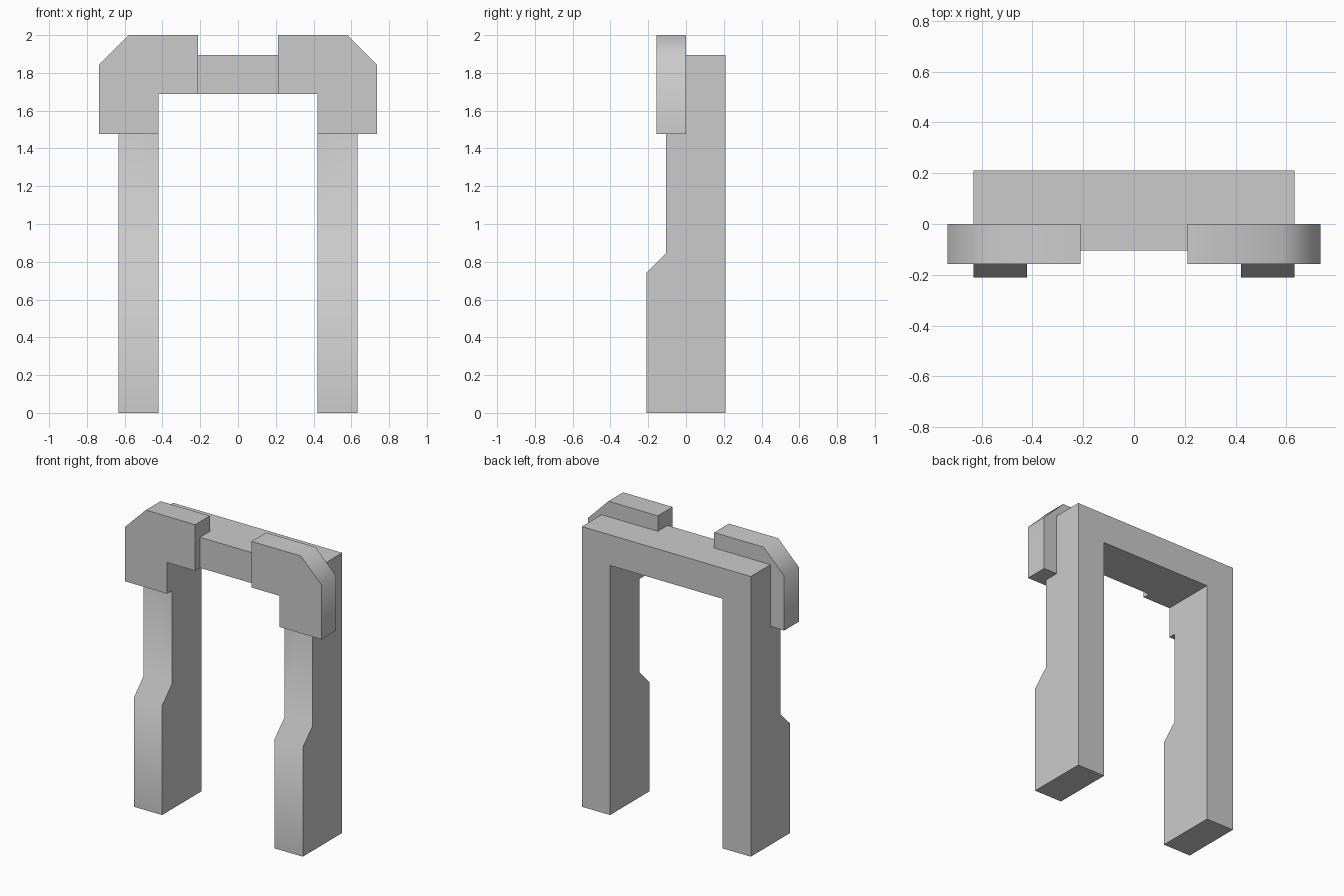
import bpy
import bmesh
from math import radians
from mathutils import Vector

cube = bpy.data.objects.get("Cube")
if cube:
    bpy.data.objects.remove(cube, do_unlink=True)

grey = bpy.data.materials.new("plain_grey")
grey.use_nodes = True
colour = (0.6, 0.6, 0.6, 1)
grey.diffuse_color = colour
grey.node_tree.nodes["Principled BSDF"].inputs["Base Color"].default_value = colour


def prism(name, points, offset):
    """Extrude a flat outline along an offset into a closed solid."""
    bm = bmesh.new()
    face = bm.faces.new([bm.verts.new(p) for p in points])
    moved = bmesh.ops.extrude_face_region(bm, geom=[face], use_keep_orig=True)["geom"]
    bmesh.ops.translate(bm, vec=Vector(offset),
                        verts=[g for g in moved if isinstance(g, bmesh.types.BMVert)])
    bmesh.ops.recalc_face_normals(bm, faces=bm.faces)
    mesh = bpy.data.meshes.new(name)
    bm.to_mesh(mesh)
    bm.free()
    mesh.materials.append(grey)
    obj = bpy.data.objects.new(name, mesh)
    bpy.context.collection.objects.link(obj)
    return obj


def select(obj):
    bpy.ops.object.select_all(action="DESELECT")
    obj.select_set(True)
    bpy.context.view_layer.objects.active = obj


def soften(obj):
    """Smooth the shallow bevel edges, keep right angles sharp."""
    select(obj)
    bpy.ops.object.shade_smooth_by_angle(angle=radians(50))


# Frame: side profile with thick feet, extruded over the full width
side = [(-0.21, 0), (0.21, 0), (0.21, 1.895), (-0.105, 1.895),
        (-0.105, 0.845), (-0.21, 0.74)]
half_width = 0.632
frame = prism("door_frame", [(-half_width, y, z) for y, z in side],
              (2 * half_width, 0, 0))

# Opening cut between the legs
opening = [(-0.421, -1, -1), (0.421, -1, -1), (0.421, -1, 1.688), (-0.421, -1, 1.688)]
cutter = prism("opening_cutter", opening, (0, 2, 0))
cutter.hide_render = True
cut = frame.modifiers.new("opening", "BOOLEAN")
cut.operation = "DIFFERENCE"
cut.solver = "EXACT"
cut.object = cutter
select(frame)
bpy.ops.object.modifier_apply(modifier=cut.name)
bpy.data.objects.remove(cutter, do_unlink=True)
soften(frame)

# Corner brackets: bevelled L plates wrapping the upper front corners
bracket = [(0.211, 1.688), (0.421, 1.688), (0.421, 1.477), (0.735, 1.477),
           (0.735, 1.845), (0.58, 2), (0.211, 2)]
for label, sign in (("left", 1), ("right", -1)):
    soften(prism(label + "_corner_bracket",
                 [(sign * x, -0.157, z) for x, z in bracket], (0, 0.157, 0)))
